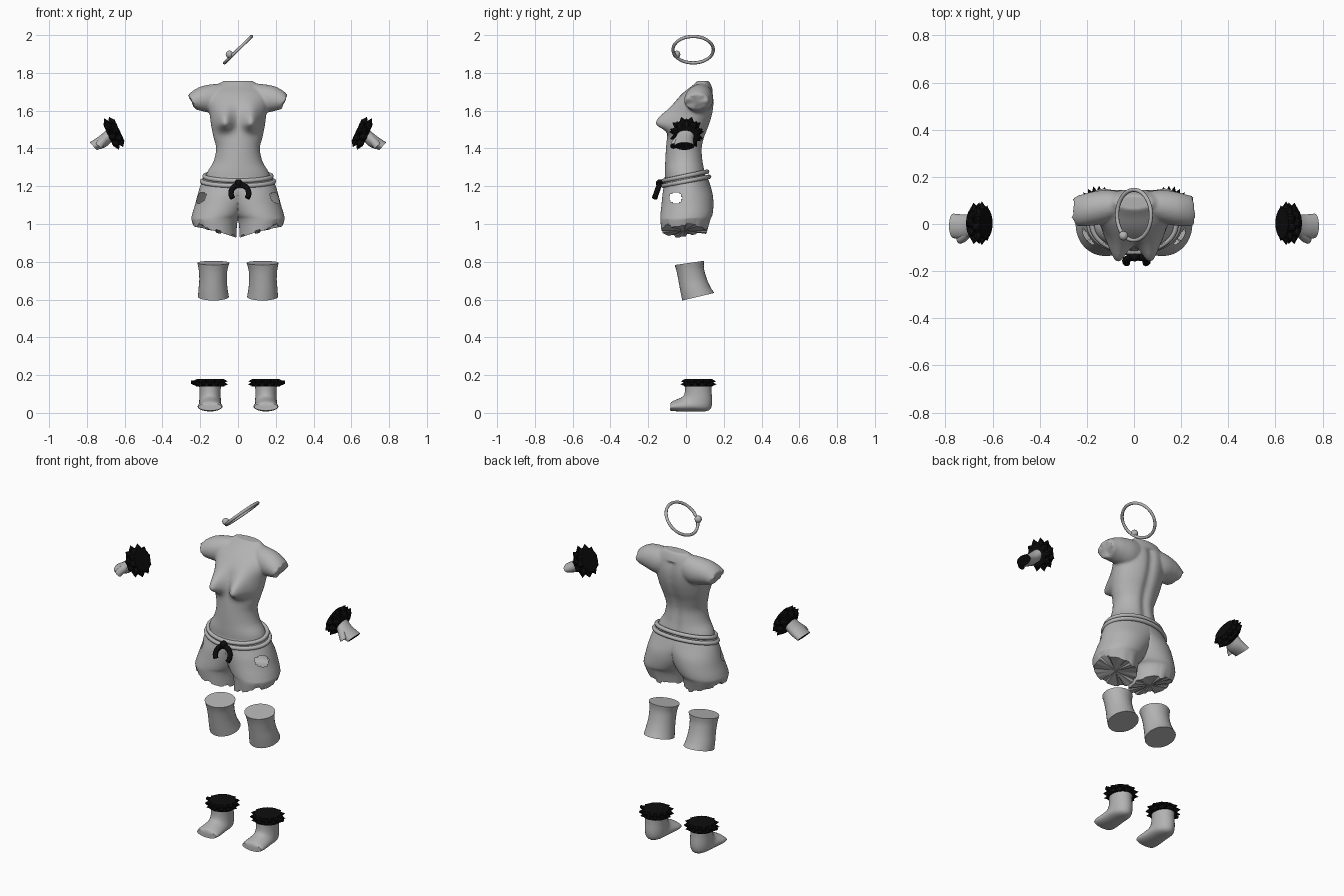
import bpy, bmesh, math, random
from mathutils import Vector, Matrix

if "Cube" in bpy.data.objects:
    bpy.data.objects.remove(bpy.data.objects["Cube"])

random.seed(4)
V = Vector


def material(name, c):
    m = bpy.data.materials.new(name)
    m.diffuse_color = (c, c, c, 1)
    m.use_nodes = True
    m.node_tree.nodes["Principled BSDF"].inputs["Base Color"].default_value = m.diffuse_color
    return m


GREY = material("soft grey", 0.45)
BLACK = material("black", 0.004)


def finish(bm, name, mats, mirror=False, smooth=True, angle=50):
    bmesh.ops.recalc_face_normals(bm, faces=bm.faces[:])
    me = bpy.data.meshes.new(name)
    bm.to_mesh(me)
    bm.free()
    ob = bpy.data.objects.new(name, me)
    bpy.context.collection.objects.link(ob)
    for m in mats:
        me.materials.append(m)
    if mirror:
        mod = ob.modifiers.new("mirror", 'MIRROR')
        mod.merge_threshold = 0.0005
    if smooth:
        bpy.ops.object.select_all(action='DESELECT')
        bpy.context.view_layer.objects.active = ob
        ob.select_set(True)
        bpy.ops.object.shade_smooth_by_angle(angle=math.radians(angle))
    return ob


def spline(rows, steps):
    """Catmull-Rom interpolation through rows of numbers."""
    out = []
    for i in range(len(rows) - 1):
        p = [rows[max(0, min(len(rows) - 1, i + k))] for k in (-1, 0, 1, 2)]
        for s in range(steps):
            t = s / steps
            out.append([0.5 * (2 * b + (c - a) * t + (2 * a - 5 * b + 4 * c - d) * t * t
                               + (3 * b - a - 3 * c + d) * t ** 3)
                        for a, b, c, d in zip(*p)])
    return out + [list(rows[-1])]


def loft(bm, sections, n=32, caps=(True, True), cap_mat=0, warp=None):
    """Skin ellipses given as (end A, end B, half-width vector), fan caps."""
    rings = []
    for i, (a, b, w) in enumerate(sections):
        ring = []
        for k in range(n):
            t = 2 * math.pi * k / n
            p = (a + b) / 2 + (a - b) / 2 * math.cos(t) + w * math.sin(t)
            ring.append(bm.verts.new(warp(p, i) if warp else p))
        rings.append(ring)
    for r, s in zip(rings, rings[1:]):
        for k in range(n):
            bm.faces.new((r[k], r[(k + 1) % n], s[(k + 1) % n], s[k]))
    for ring, on, mat in ((rings[0], caps[0], 0), (rings[-1], caps[1], cap_mat)):
        if on:
            c = bm.verts.new(sum((v.co for v in ring), V()) / n)
            for k in range(n):
                bm.faces.new((ring[k], ring[(k + 1) % n], c)).material_index = mat


def tube(bm, pts, r, n=8, closed=True):
    rings = []
    m = len(pts)
    for i, p in enumerate(pts):
        nxt, prv = (pts[(i + 1) % m], pts[i - 1]) if closed else (pts[min(i + 1, m - 1)], pts[max(i - 1, 0)])
        q = (nxt - prv).to_track_quat('Z', 'Y')
        rings.append([bm.verts.new(p + q @ V((r * math.cos(2 * math.pi * k / n), r * math.sin(2 * math.pi * k / n), 0)))
                      for k in range(n)])
    for i in range(m if closed else m - 1):
        r0, r1 = rings[i], rings[(i + 1) % m]
        off = min(range(n), key=lambda o: (r1[o].co - r0[0].co).length)
        for k in range(n):
            bm.faces.new((r0[k], r0[(k + 1) % n], r1[(k + 1 + off) % n], r1[(k + off) % n]))
    if not closed:
        bm.faces.new(rings[0])
        bm.faces.new(rings[-1])


# torso: body sections (z, half width, front y, back y) with chest and spine shaping
def chest(p, i):
    x, y, z = p
    if y < 0.03:
        up = 0.075 if z > 1.535 else 0.04
        g = math.exp(-((abs(x) - 0.072) / 0.045) ** 2 - ((z - 1.535) / up) ** 2)
        y -= 0.088 * g * min(1, (0.03 - y) / 0.06)
    elif 1.25 < z < 1.7:
        y -= 0.014 * math.exp(-(x / 0.025) ** 2)
    return V((x, y, z))


body = [(1.20, .18, -.11, .115), (1.27, .165, -.112, .104), (1.33, .13, -.11, .094),
        (1.40, .116, -.106, .09), (1.46, .13, -.10, .102), (1.52, .142, -.09, .125),
        (1.58, .15, -.08, .143), (1.64, .16, -.06, .15), (1.69, .155, -.02, .145),
        (1.73, .115, .03, .135), (1.757, .08, .06, .122)]
bm = bmesh.new()
loft(bm, [(V((0, f, z)), V((0, b, z)), V((w, 0, 0))) for z, w, f, b in spline(body, 5)], 72, warp=chest)
# short sleeves: (x top, x bottom, top z, bottom z, y, half depth)
sleeve = [(.04, .04, 1.745, 1.60, .085, .05), (.12, .11, 1.742, 1.585, .075, .07),
          (.19, .165, 1.73, 1.592, .065, .072), (.235, .20, 1.708, 1.60, .058, .068),
          (.262, .225, 1.685, 1.606, .055, .064)]
for s in (1, -1):
    def ragged(p, i):
        return p + V((s * random.uniform(-.008, .008), 0, 0)) if i == 16 else p
    loft(bm, [(V((s * xt, y, t)), V((s * xb, y, b)), V((0, d, 0)))
              for xt, xb, t, b, y, d in spline(sleeve, 4)], 28, warp=ragged)
torso = finish(bm, "torso_top", [GREY])
rm = torso.modifiers.new("fuse", 'REMESH')
rm.mode, rm.voxel_size, rm.use_smooth_shade = 'VOXEL', 0.007, True
sm = torso.modifiers.new("soften", 'SMOOTH')
sm.iterations, sm.factor = 4, 0.5

# shorts: one leg (z, centre x, outer x, front y, back y), mirrored, with side holes
leg = [(1.25, 0, .18, -.113, .113), (1.20, .02, .20, -.118, .13), (1.15, .06, .215, -.125, .142),
       (1.10, .085, .228, -.13, .145), (1.05, .11, .243, -.135, .14), (1.02, .125, .247, -.135, .127),
       (.972, .122, .236, -.13, .11)]
secs = spline(leg, 6)
jag = [random.uniform(-.012, .012) for _ in range(24)]


def clip_leg(p, i):
    x, y, z = p
    k = max(0, (i - 28) / 8)
    a = int((math.atan2(y, x - .12) + math.pi) / (2 * math.pi) * 23.99)
    z += k * ((x - .12) * .28 + jag[a] - .006)
    return V((max(x, 0), y, z))


bm = bmesh.new()
loft(bm, [(V((c, f, z)), V((c, b, z)), V((w - c, 0, 0))) for z, c, w, f, b in secs], 96,
     caps=(False, True), warp=clip_leg)
dead = []
for f in bm.faces:
    c = f.calc_center_median()
    inner = all(v.co.x < .0005 for v in f.verts)
    hole = c.x > .12 and ((c.y + .055) / .034) ** 2 + ((c.z - 1.138) / .029) ** 2 < 1
    if inner or hole:
        dead.append(f)
bmesh.ops.delete(bm, geom=dead, context='FACES')
finish(bm, "shorts", [GREY], mirror=True, angle=40)

# double belt cord
bm = bmesh.new()
for z, w, f, b in ((1.253, .177, -.118, .112), (1.226, .19, -.121, .122)):
    tube(bm, [V((w * math.cos(t), (f + b) / 2 + (b - f) / 2 * math.sin(t), z + .024 * math.sin(t)))
              for t in (2 * math.pi * k / 64 for k in range(64))], .012)
finish(bm, "belt_cords", [GREY])

# horseshoe buckle with a knot on top
bm = bmesh.new()
arc = [math.radians(-35 + 250 * k / 20) for k in range(21)]
tube(bm, [V((.01 + .047 * math.cos(t), -.141 - .016 * (1 - math.sin(t)), 1.163 + .045 * math.sin(t)))
          for t in arc], .0145, closed=False)
bmesh.ops.create_uvsphere(bm, u_segments=10, v_segments=6, radius=.022,
                          matrix=Matrix.Translation((.003, -.138, 1.215)))
finish(bm, "belt_buckle", [BLACK])

# knee pads
knee = [(-.06, .783, .095, .805, .13, .085), (-.05, .75, .095, .765, .132, .076),
        (-.04, .70, .11, .71, .132, .073), (-.03, .645, .13, .665, .132, .077),
        (-.02, .595, .15, .635, .13, .082)]
bm = bmesh.new()
loft(bm, [(V((c, ay, az)), V((c, by, bz)), V((w, 0, 0))) for ay, az, by, bz, c, w in spline(knee, 4)], 32)
finish(bm, "knee_pads", [GREY], mirror=True)

# socks: front edge point, back edge point, half width
foot = [(-.005, .17, .135, .17, .06), (-.005, .12, .135, .115, .056), (-.012, .092, .138, .05, .057),
        (-.028, .08, .118, .012, .059), (-.052, .07, .04, .008, .062), (-.074, .06, -.04, .008, .066),
        (-.082, .052, -.084, .012, .062)]
bm = bmesh.new()
loft(bm, [(V((.148, ay, az)), V((.148, by, bz)), V((w, 0, 0))) for ay, az, by, bz, w in spline(foot, 4)], 28)
finish(bm, "socks", [GREY], mirror=True)

# half gloves with dark openings
glove = [(.675, 1.525, .645, 1.45, 0, .048), (.70, 1.495, .67, 1.435, -.004, .046),
         (.735, 1.465, .70, 1.408, -.012, .052), (.785, 1.432, .748, 1.392, -.008, .052)]
bm = bmesh.new()
loft(bm, [(V((ax, y, az)), V((bx, y, bz)), V((0, w, 0))) for ax, az, bx, bz, y, w in spline(glove, 4)],
     24, cap_mat=1)
thumb = [(.70, 1.455, -.035, .022), (.725, 1.43, -.058, .021), (.737, 1.412, -.066, .018)]
loft(bm, [(V((x + .016, y, z + .014)), V((x - .016, y, z - .014)), V((0, w, 0))) for x, z, y, w in thumb],
     12, cap_mat=1)
finish(bm, "gloves", [GREY, BLACK], mirror=True)


# spiked cuffs: fluffy drum with rings of spikes
def cuff(name, centre, axis, r, h, reach, count):
    bm = bmesh.new()
    base = Matrix.Translation(centre) @ V(axis).to_track_quat('Z', 'Y').to_matrix().to_4x4()
    for dz, s in ((-.25, 1), (.25, .95)):
        bmesh.ops.create_cone(bm, cap_ends=True, segments=20, radius1=r * s * .93, radius2=r * s * .93, depth=h / 2,
                              matrix=base @ Matrix.Translation((0, 0, dz * h)))
    for row in (-.2, .2):
        for k in range(count):
            a = 2 * math.pi * (k + (row > 0) * .5) / count
            m = base @ Matrix.Rotation(a, 4, 'Z') @ Matrix.Translation((r * .85 + reach / 2, 0, row * h)) \
                @ Matrix.Rotation(math.pi / 2, 4, 'Y')
            bmesh.ops.create_cone(bm, cap_ends=True, segments=6, radius1=h * .36, radius2=0,
                                  depth=reach, matrix=m)
    finish(bm, name, [BLACK], mirror=True, smooth=False)


cuff("wrist_cuffs", (.657, .003, 1.482), (.9, 0, -.42), .07, .065, .033, 10)
cuff("ankle_cuffs", (.148, .066, .16), (0, 0, 1), .081, .04, .027, 12)

# side spikes on the ankle cuffs
bm = bmesh.new()
bmesh.ops.create_cone(bm, cap_ends=True, segments=8, radius1=.014, radius2=.008, depth=.05,
                      matrix=Matrix.Translation((.225, .066, .162)) @ Matrix.Rotation(math.pi / 2, 4, 'Y'))
finish(bm, "ankle_cuff_studs", [BLACK], mirror=True, smooth=False)

# tilted headband with knot
bm = bmesh.new()
tube(bm, [V((.072 * math.cos(t), .038 + .107 * math.sin(t), 1.923 + .07 * math.cos(t)))
          for t in (2 * math.pi * k / 48 for k in range(48))], .0085)
bmesh.ops.create_uvsphere(bm, u_segments=12, v_segments=8, radius=.02,
                          matrix=Matrix.Translation((-.045, -.05, 1.898)))
finish(bm, "headband", [GREY])
